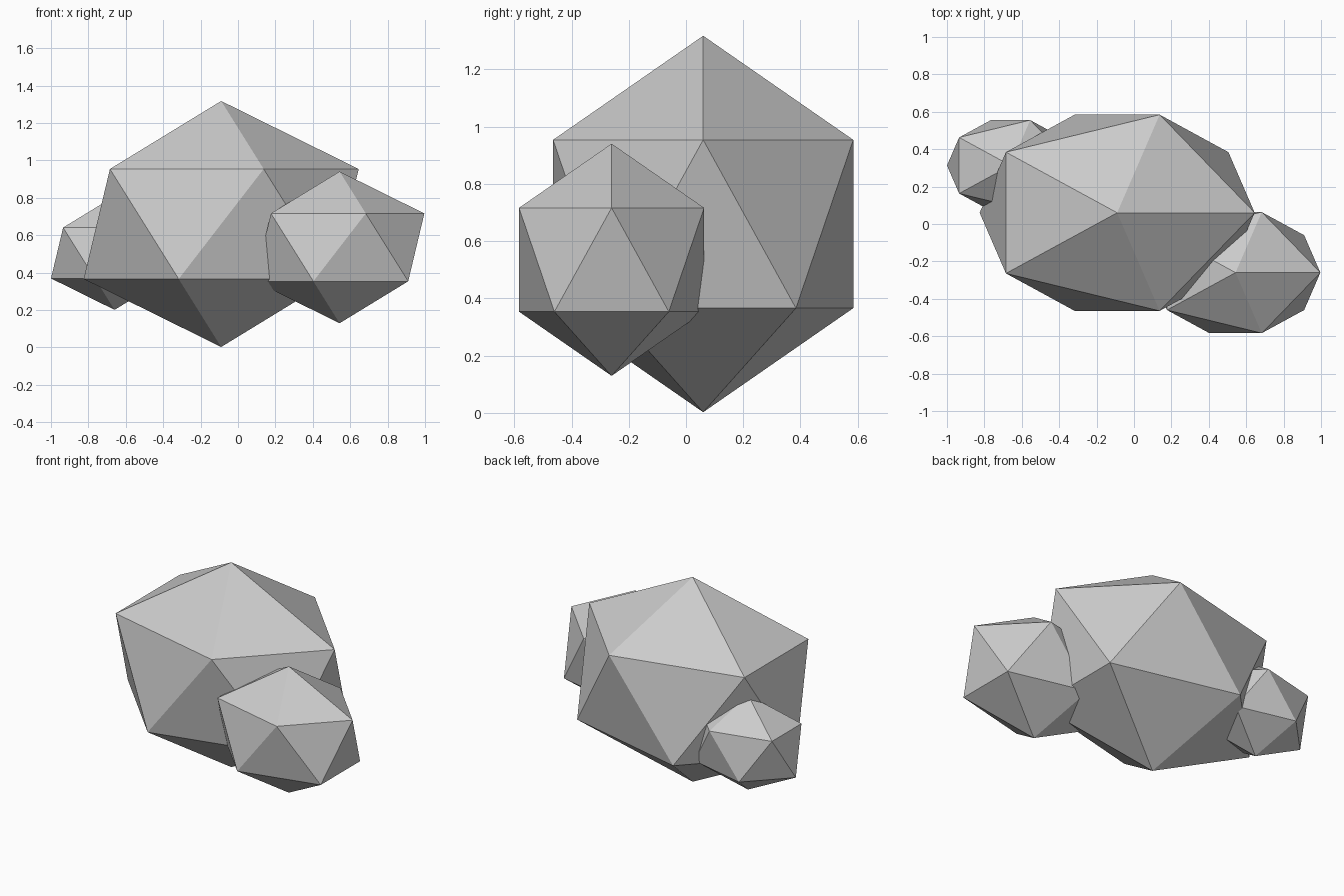
import bpy

if "Cube" in bpy.data.objects:
    bpy.data.objects.remove(bpy.data.objects["Cube"])


# Faceted boulder: a low icosahedron stretched by one shared set of proportions
def rock(name, size, location):
    bpy.ops.mesh.primitive_ico_sphere_add(subdivisions=1, radius=1, location=location)
    ob = bpy.context.object
    ob.name = name
    ob.scale = (size, size * 0.75, size * 0.8)
    bpy.ops.object.transform_apply(location=False, rotation=False, scale=True)
    bpy.ops.object.shade_flat()
    return ob


# Large central rock with a smaller one on either side
rock("main_rock", 0.822, (-0.09, 0.06, 0.66))
rock("front_right_rock", 0.507, (0.543, -0.26, 0.535))
rock("back_left_rock", 0.38, (-0.66, 0.313, 0.505))
